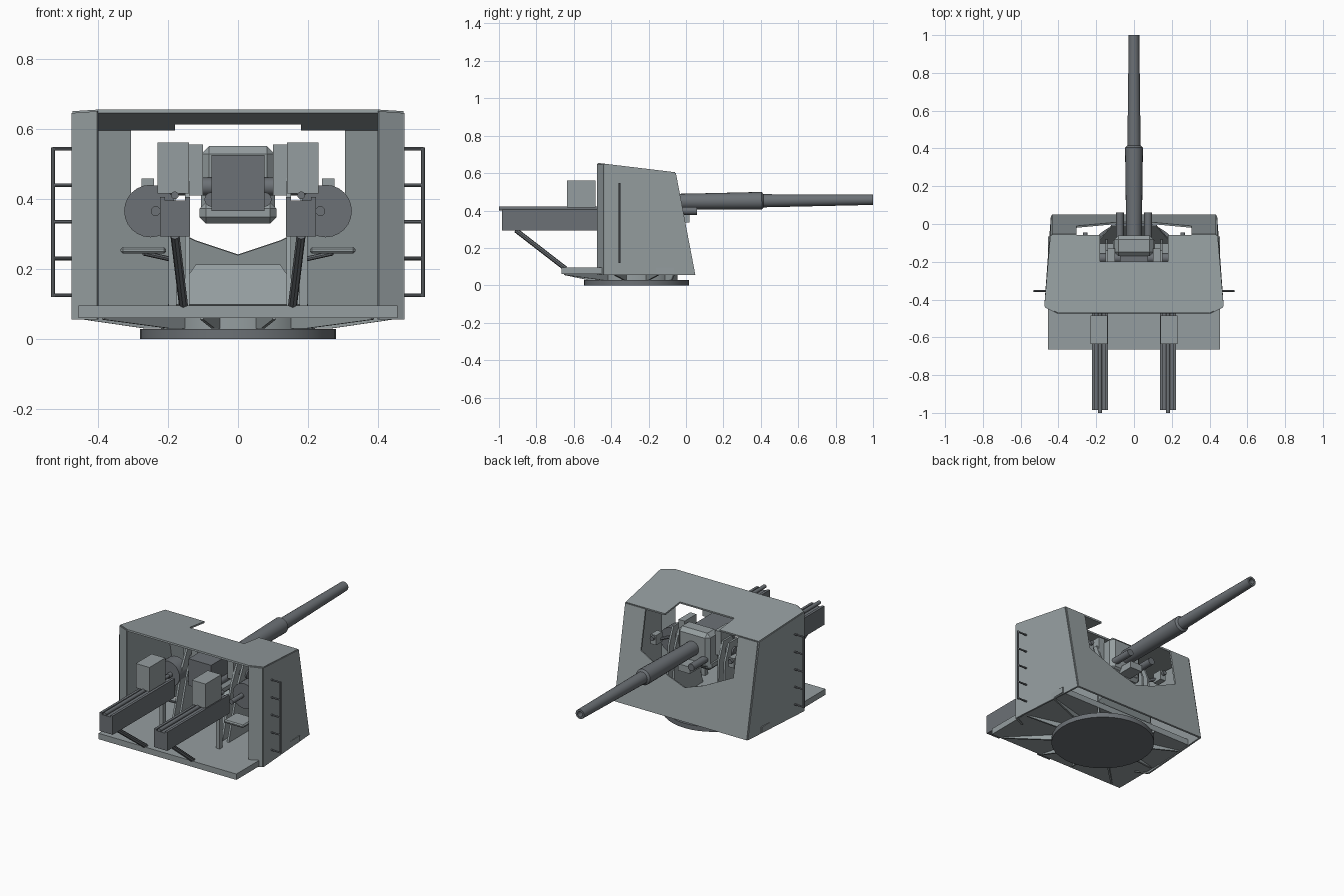
import bpy, bmesh, math
from mathutils import Vector

if "Cube" in bpy.data.objects:
    bpy.data.objects.remove(bpy.data.objects["Cube"])

MATS = {}
for key, c in {"light": (.30, .34, .35, 1), "dark": (.15, .165, .18, 1)}.items():
    m = bpy.data.materials.new(key + "_paint")
    m.diffuse_color = c
    m.use_nodes = True
    m.node_tree.nodes["Principled BSDF"].inputs["Base Color"].default_value = m.diffuse_color
    MATS[key] = m


def finish(name, bm, mat="light"):
    bmesh.ops.recalc_face_normals(bm, faces=bm.faces)
    me = bpy.data.meshes.new(name)
    bm.to_mesh(me)
    bm.free()
    ob = bpy.data.objects.new(name, me)
    bpy.context.collection.objects.link(ob)
    me.materials.append(MATS[mat])
    return ob


def bevel(ob, w, seg=1):
    b = ob.modifiers.new("bevel", 'BEVEL')
    b.width, b.segments = w, seg
    return ob


def box(name, x, y, z, mat="light"):
    bm = bmesh.new()
    bmesh.ops.create_cube(bm, size=1)
    for v in bm.verts:
        v.co = [a + (b - a) * (c + .5) for c, (a, b) in zip(v.co, (x, y, z))]
    return finish(name, bm, mat)


def lathe(name, start, end, profile, mat="dark", n=16):
    """Revolve (distance, radius) points about the line from start to end."""
    start = Vector(start)
    q = (Vector(end) - start).to_track_quat('Z', 'Y')
    bm = bmesh.new()
    rings = [[bm.verts.new(start + q @ Vector((r * math.cos(2 * math.pi * i / n),
              r * math.sin(2 * math.pi * i / n), d))) for i in range(n)] for d, r in profile]
    for a, b in zip(rings, rings[1:]):
        for i in range(n):
            bm.faces.new((a[i], a[(i + 1) % n], b[(i + 1) % n], b[i]))
    bm.faces.new(rings[0])
    bm.faces.new(rings[-1])
    ob = finish(name, bm, mat)
    if n > 8:
        ob.data.shade_smooth()
        bpy.context.view_layer.objects.active = ob
        ob.select_set(True)
        bpy.ops.object.shade_smooth_by_angle(angle=math.radians(35))
        ob.select_set(False)
    return ob


def rod(name, a, b, r, mat="dark", n=12):
    return lathe(name, a, b, [(0, r), ((Vector(b) - Vector(a)).length, r)], mat, n)


def plate(name, pts, t=.01, mat="light"):
    """Flat polygon given a thickness."""
    bm = bmesh.new()
    bm.faces.new([bm.verts.new(p) for p in pts])
    ob = finish(name, bm, mat)
    s = ob.modifiers.new("thick", 'SOLIDIFY')
    s.thickness, s.offset = t, 0
    return ob


def mirrored(half):
    return half + [(-p[0],) + tuple(p[1:]) for p in reversed(half) if abs(p[0]) > 1e-6]


def span(s, a, b):
    return tuple(sorted((s * a, s * b)))


def front_y(z):
    return .045 - (z - .055) / .55 * .105


def roof_z(y):
    return .65 - (y + .475) / .415 * .05


# Gun shield: sloped face with open embrasure, roof with notch, sides, rear flanges
face = [(0, .24), (.12, .28), (.305, .37), (.305, .60), (.435, .60), (.435, .055)]
plate("shield_face", mirrored([(x, front_y(z), z) for x, z in face]))
roof = [(.18, -.2), (.18, -.06), (.438, -.06), (.472, -.435), (.40, -.472)]
plate("shield_roof", mirrored([(x, y, roof_z(y)) for x, y in roof]), mat="light")
for s in (1, -1):
    plate("shield_side", [(s * .435, .045, .055), (s * .438, -.06, .602),
                          (s * .470, -.437, roof_z(-.437)), (s * .470, -.437, .055)])
    plate("shield_rear_flange", [(s * .470, -.437, .055), (s * .470, -.437, .645),
                                 (s * .40, -.472, .65), (s * .40, -.472, .055)])

# Turntable ring, hub, deck and radial gussets under it
C = (0, -.265)
lathe("base_ring", (0, C[1], 0), (0, C[1], 1), [(0, .28), (.028, .28)], n=40)
lathe("turntable_hub", (0, C[1], .028), (0, C[1], 1), [(0, .22), (.034, .22)], "light", 40)
box("deck", (-.455, .455), (-.665, -.065), (.06, .095))
for i in range(12):
    a = math.radians(30 * i + 15)
    dx, dy = math.cos(a), math.sin(a)
    reach = min(.44 / abs(dx), (.385 if dy < 0 else .20) / abs(dy))
    if reach > .24:
        plate("deck_gusset", [(C[0] + dx * r, C[1] + dy * r, z) for r, z in
                              ((.2, .06), (reach, .06), (reach, .055), (.27, .029), (.2, .029))])

# Carriage apron and cheeks
plate("carriage_apron", mirrored([(.20, -.10, .095), (.12, -.01, .21)]))
for s in (1, -1):
    for x in (.145, .185):
        plate("carriage_cheek", [(s * x, y, z) for y, z in
                                 ((-.36, .095), (-.08, .095), (-.10, .40), (-.14, .50),
                                  (-.22, .50), (-.27, .40))], .012)
    box("trunnion_bracket", span(s, .10, .14), (-.24, -.13), (.41, .555))
rod("trunnion", (-.2, -.18, .435), (.2, -.18, .435), .026)

# Gun: stepped barrel with bore, mantlet, breech, cradle, recoil cylinders
lathe("barrel", (0, -.10, .447), (0, 1, .458),
      [(0, .042), (.10, .042), (.48, .047), (.505, .047), (.515, .035), (1.10, .028),
       (1.10, .016), (1.02, .016)], n=20)
bevel(box("mantlet", (-.105, .105), (-.17, -.06), (.34, .55)), .022)
box("breech_block", (-.075, .075), (-.36, -.17), (.365, .525), "dark")
bevel(box("cradle", (-.11, .11), (-.32, -.07), (.33, .39)), .018)
box("cradle_nose", (-.04, .04), (-.08, .02), (.335, .375))
for s in (1, -1):
    rod("recoil_cylinder", (s * .075, -.35, .398), (s * .075, .06, .398), .021)

# Fittings on both sides
for s in (1, -1):
    # Loading tray, ram rod, ready box, strut and post
    box("loading_tray", span(s, .137, .223), (-.985, -.40), (.293, .395), "dark")
    for x in (.137, .208):
        box("tray_lip", span(s, x, x + .015), (-.985, -.40), (.395, .405), "dark")
    rod("ram_rod", (s * .18, -1, .41), (s * .18, -.40, .41), .011)
    box("ready_box", span(s, .14, .23), (-.635, -.485), (.415, .56))
    rod("tray_strut", (s * .18, -.91, .295), (s * .155, -.645, .09), .013, n=8)
    box("tray_post", span(s, .175, .198), (-.455, -.43), (.09, .295))
    # Training drive drum with crank
    rod("drive_drum", (s * .25, -.30, .365), (s * .25, -.22, .365), .075, n=24)
    box("drive_arm", span(s, .18, .25), (-.28, -.23), (.34, .39))
    rod("crank_handle", (s * .235, -.40, .365), (s * .235, -.30, .365), .014)
    # Seat and its bracket
    bevel(box("seat", span(s, .205, .335), (-.43, -.31), (.244, .262)), .006)
    rod("seat_bracket", (s * .18, -.33, .225), (s * .27, -.37, .245), .007, n=8)
    # Sight
    box("sight", span(s, .24, .275), (-.12, -.06), (.40, .458))
    rod("sight_lens", (s * .258, -.06, .44), (s * .258, -.045, .44), .013)
    rod("sight_arm", (s * .20, -.18, .42), (s * .258, -.09, .42), .01, n=8)
    # Ladder
    rod("ladder_rail", (s * .528, -.355, .12), (s * .528, -.355, .547), .006, n=8)
    for i in range(5):
        z = .125 + .1045 * i
        rod("ladder_rung", (s * .46, -.355, z), (s * .53, -.355, z), .005, n=8)
